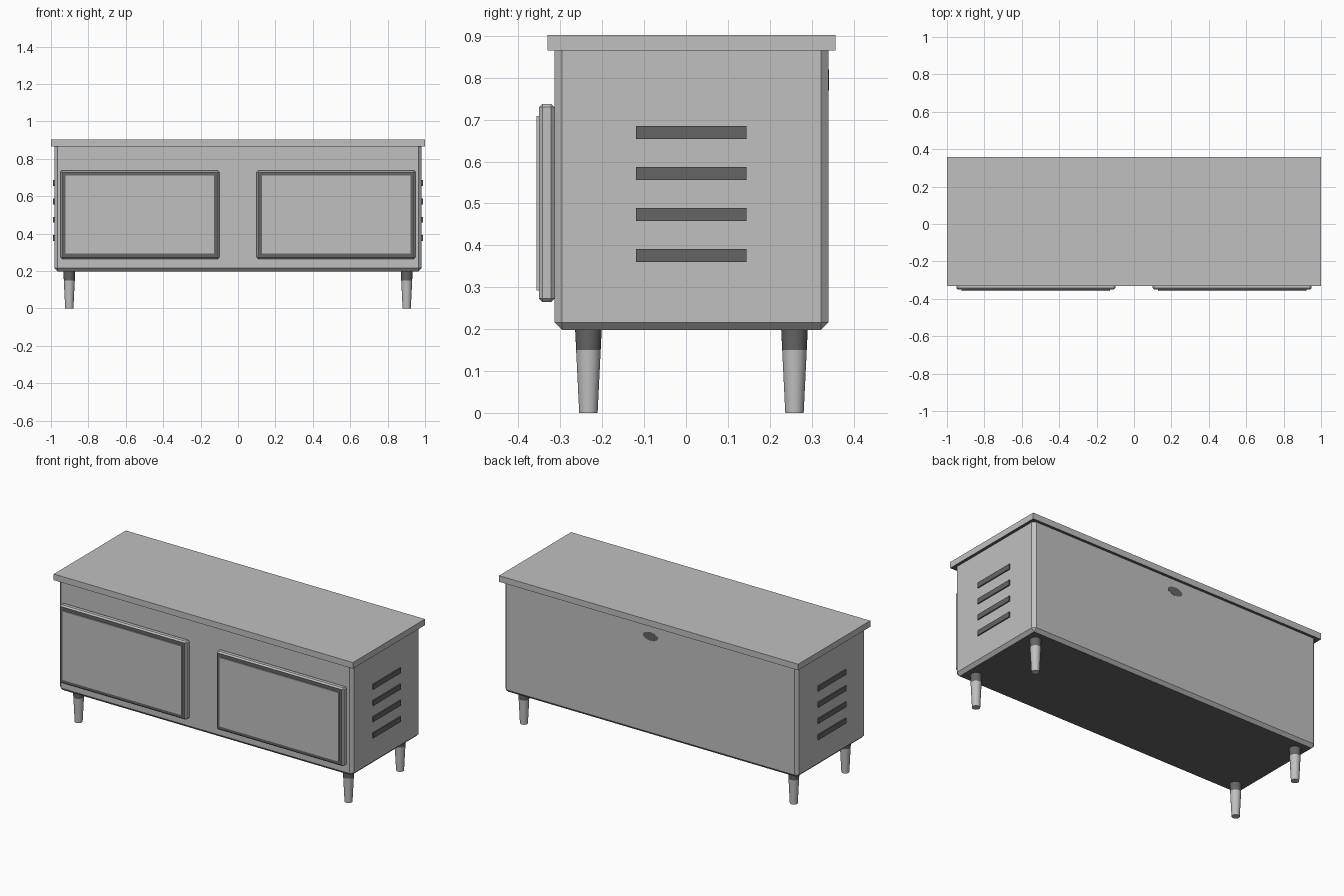
import bpy
import bmesh
from mathutils import Matrix, Vector

cube = bpy.data.objects.get("Cube")
if cube:
    bpy.data.objects.remove(cube, do_unlink=True)


def make_material(name, value):
    mat = bpy.data.materials.new(name)
    mat.use_nodes = True
    colour = (value, value, value, 1)
    mat.diffuse_color = colour
    mat.node_tree.nodes["Principled BSDF"].inputs["Base Color"].default_value = colour
    return mat


grey = make_material("cabinet_grey", 0.53)
dark = make_material("dark_grey", 0.13)


def finish(name, bm, *mats):
    mesh = bpy.data.meshes.new(name)
    bm.to_mesh(mesh)
    bm.free()
    for mat in mats:
        mesh.materials.append(mat)
    obj = bpy.data.objects.new(name, mesh)
    bpy.context.collection.objects.link(obj)
    return obj


def box(low, high, chamfer=0, dark_side=None):
    """Box between two corners, with optional flat chamfers and one dark side."""
    low, high = Vector(low), Vector(high)
    bm = bmesh.new()
    place = Matrix.Translation((low + high) / 2) @ Matrix.Diagonal((high - low).to_4d())
    bmesh.ops.create_cube(bm, size=1, matrix=place)
    if chamfer:
        bmesh.ops.bevel(bm, geom=bm.edges[:], offset=chamfer, segments=1, affect="EDGES")
    bm.normal_update()
    if dark_side:
        for face in bm.faces:
            face.material_index = int(face.normal.dot(Vector(dark_side)) > 0.9)
    return bm


DOWN, FRONT = (0, 0, -1), (0, -1, 0)

# Cabinet body, its upper chamfer hidden inside the top; dark undersides
finish("body", box((-0.982, -0.314, 0.198), (0.982, 0.34, 0.886), 0.018, DOWN), grey, dark)
finish("top_slab", box((-1, -0.331, 0.865), (1, 0.357, 0.902), 0, DOWN), grey, dark)

# Small oval plate high on the back
bm = bmesh.new()
bmesh.ops.create_cone(bm, cap_ends=True, segments=24, radius1=0.05, radius2=0.05, depth=0.004,
                      matrix=Matrix.Translation((0, 0.339, 0.795))
                      @ Matrix.Diagonal((1, 1, 0.5, 1)) @ Matrix.Rotation(1.5708, 4, "X"))
finish("back_oval_plate", bm, dark)

# Doors: chamfered slab with a dark rim around a raised panel
for side, x in (("right", -0.525), ("left", 0.525)):
    slab = box((x - 0.425, -0.351, 0.265), (x + 0.425, -0.314, 0.738), 0.008, FRONT)
    finish(side + "_door", slab, grey, dark)
    finish(side + "_door_panel",
           box((x - 0.398, -0.357, 0.292), (x + 0.398, -0.349, 0.709)), grey)

# Four dark vent strips on each end
for side, x in (("right", -0.981), ("left", 0.981)):
    for i in range(4):
        z = 0.376 + i * 0.098
        finish(f"{side}_vent_{i + 1}",
               box((x - 0.008, -0.119, z - 0.0155), (x + 0.008, 0.145, z + 0.0155)), dark)

# Tapered round legs, dark near the cabinet
for side, x in (("right", -0.902), ("left", 0.902)):
    for end, y in (("front", -0.233), ("back", 0.259)):
        bm = bmesh.new()
        bmesh.ops.create_cone(bm, cap_ends=True, segments=32, radius1=0.022, radius2=0.032,
                              depth=0.205, matrix=Matrix.Translation((x, y, 0.1025)))
        bmesh.ops.bisect_plane(bm, geom=bm.verts[:] + bm.edges[:] + bm.faces[:],
                               plane_co=(x, y, 0.15), plane_no=(0, 0, 1))
        for face in bm.faces:
            face.material_index = int(face.calc_center_median().z > 0.15)
        leg = finish(f"{end}_{side}_leg", bm, grey, dark)
        bpy.ops.object.select_all(action="DESELECT")
        leg.select_set(True)
        bpy.context.view_layer.objects.active = leg
        bpy.ops.object.shade_smooth_by_angle()
